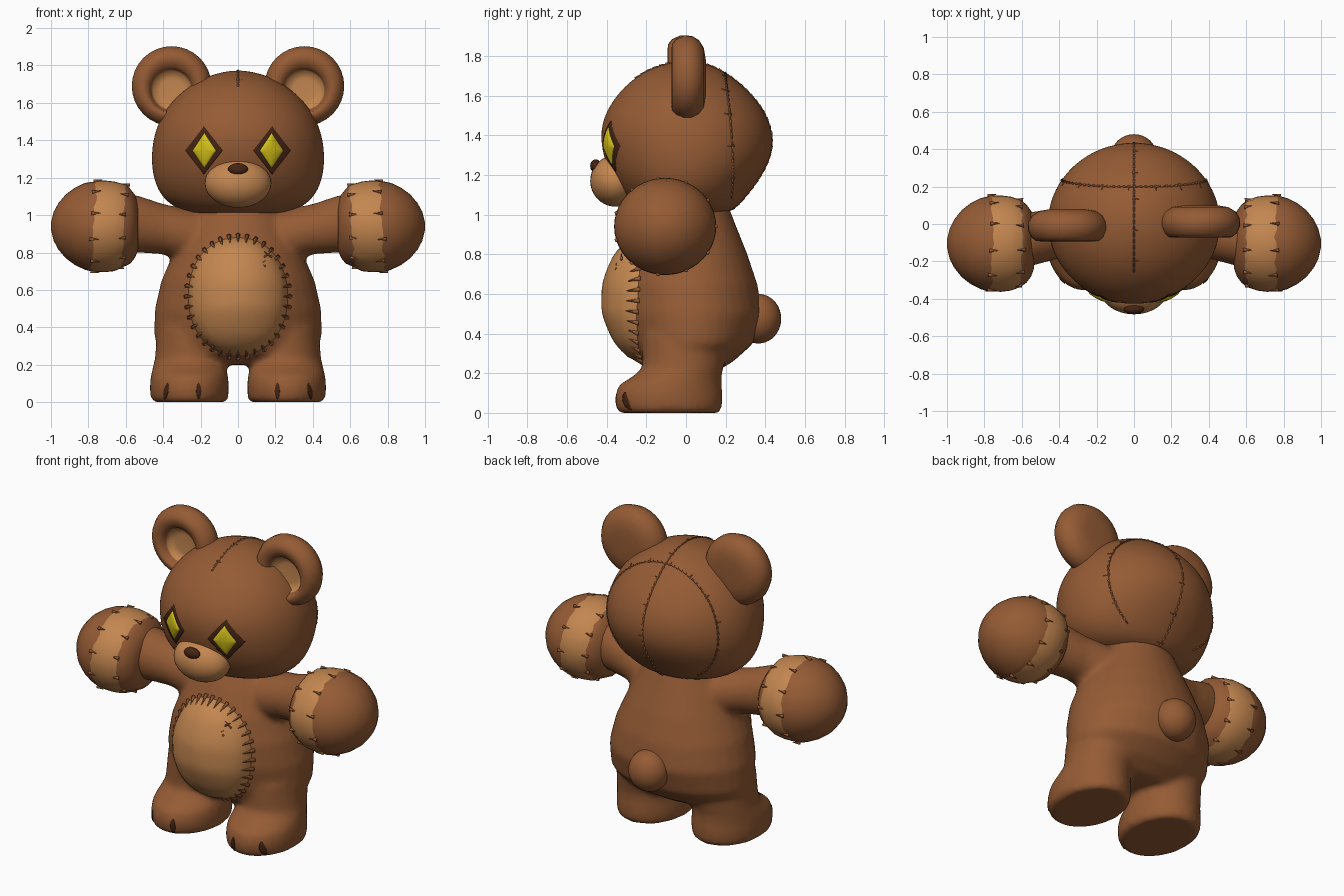
import bpy, bmesh, math, random
from mathutils import Vector, Matrix
from mathutils.bvhtree import BVHTree

random.seed(4)
if "Cube" in bpy.data.objects:
    bpy.data.objects.remove(bpy.data.objects["Cube"])


def material(name, rgb):
    m = bpy.data.materials.new(name)
    m.use_nodes = True
    m.diffuse_color = (*rgb, 1)
    m.node_tree.nodes["Principled BSDF"].inputs["Base Color"].default_value = (*rgb, 1)
    return m


BROWN = material("brown plush", (0.30, 0.105, 0.035))
TAN = material("tan plush", (0.55, 0.24, 0.08))
DARK = material("dark brown", (0.06, 0.018, 0.007))
YELLOW = material("yellow", (0.68, 0.55, 0.01))


def finish(bm, name, *mats):
    bmesh.ops.recalc_face_normals(bm, faces=bm.faces)
    me = bpy.data.meshes.new(name)
    bm.to_mesh(me)
    bm.free()
    for m in mats:
        me.materials.append(m)
    me.shade_smooth()
    ob = bpy.data.objects.new(name, me)
    bpy.context.scene.collection.objects.link(ob)
    return ob


def loft(bm, rings, axis="z", n=32):
    """Skin closed rings (position, centre u, centre v, radius u, radius v) along an axis."""
    place = {"z": lambda t, u, v: (u, v, t),
             "x": lambda t, u, v: (t, u, v),
             "y": lambda t, u, v: (u, t, v)}[axis]
    loops = []
    for t, cu, cv, ru, rv in rings:
        loops.append([bm.verts.new(place(t, cu + ru * math.cos(a), cv + rv * math.sin(a)))
                      for a in (math.tau * i / n for i in range(n))])
    bands = []
    for a, b in zip(loops, loops[1:]):
        bands.append([bm.faces.new((a[i], a[(i + 1) % n], b[(i + 1) % n], b[i]))
                      for i in range(n)])
    bm.faces.new(loops[0])
    bm.faces.new(loops[-1])
    return loops, bands


def span(z, rx, y0, y1, cx=0):
    """Horizontal ring given by its half width and its front and back."""
    return (z, cx, (y0 + y1) / 2, rx, (y1 - y0) / 2)


def ball(name, centre, radii, mat):
    bm = bmesh.new()
    bmesh.ops.create_uvsphere(bm, u_segments=32, v_segments=20, radius=1,
                              matrix=Matrix.LocRotScale(Vector(centre), None, Vector(radii)))
    return finish(bm, name, mat)


def surface(ob):
    bpy.context.view_layer.update()
    return BVHTree.FromObject(ob, bpy.context.evaluated_depsgraph_get())


def front_point(tree, x, z, miss=-0.22):
    hit = tree.ray_cast(Vector((x, -2, z)), Vector((0, 1, 0)))[0]
    return hit if hit and hit.y < 0 else Vector((x, miss, z))


def patch(name, tree, x, z, w, h, power, lift, bulge, mat, n=48, rings=10, lean=0):
    """Superellipse plate laid on the front of a surface."""
    bm = bmesh.new()
    loops = []
    for k in range(1, rings + 2):
        s = min(k / rings, 1)
        depth = lift + bulge * math.sqrt(1 - s * s) if k <= rings else -0.015
        loop = []
        for i in range(n):
            c, d = math.cos(math.tau * i / n), math.sin(math.tau * i / n)
            r = s * (abs(c) ** power + abs(d) ** power) ** (-1 / power)
            p = front_point(tree, x + w * r * c + lean * r * d, z + h * r * d)
            loop.append(bm.verts.new(p - Vector((0, depth, 0))))
        loops.append(loop)
    bm.faces.new(loops[0])
    for a, b in zip(loops, loops[1:]):
        for i in range(n):
            bm.faces.new((a[i], a[(i + 1) % n], b[(i + 1) % n], b[i]))
    return finish(bm, name, mat)


def spike(bm, base, tip, r):
    d = tip - base
    rot = d.to_track_quat("Z", "Y").to_matrix().to_4x4()
    bmesh.ops.create_cone(bm, segments=5, radius1=r, radius2=0.001, depth=d.length,
                          cap_ends=True, matrix=Matrix.Translation((base + tip) / 2) @ rot)


# Body: torso, legs, feet and arms fused into one soft skin
bm = bmesh.new()
loft(bm, [span(0.2, 0.28, -0.14, 0.14), span(0.26, 0.40, -0.23, 0.24),
          span(0.35, 0.45, -0.28, 0.34), span(0.5, 0.445, -0.32, 0.385),
          span(0.65, 0.41, -0.32, 0.36), span(0.8, 0.345, -0.29, 0.31),
          span(0.95, 0.27, -0.22, 0.25), span(1.08, 0.2, -0.15, 0.2)])
for s in (-1, 1):
    loft(bm, [span(z, rx, y0, y1, s * cx) for z, rx, y0, y1, cx in (
        (0, 0.19, -0.335, 0.165, 0.26), (0.015, 0.207, -0.35, 0.18, 0.26),
        (0.08, 0.212, -0.36, 0.185, 0.26), (0.14, 0.207, -0.34, 0.18, 0.26),
        (0.19, 0.195, -0.26, 0.18, 0.26), (0.23, 0.19, -0.22, 0.19, 0.255),
        (0.4, 0.18, -0.22, 0.22, 0.25))])
    loft(bm, [(s * x, -y, z, ry, rz) for x, y, z, ry, rz in (
        (0.08, 0, 0.88, 0.13, 0.13), (0.25, 0.02, 0.89, 0.15, 0.14),
        (0.4, 0.05, 0.925, 0.135, 0.135), (0.55, 0.08, 0.955, 0.145, 0.155),
        (0.64, 0.1, 0.95, 0.15, 0.16))], "x")
body = finish(bm, "body", BROWN)
mod = body.modifiers.new("fuse", "REMESH")
mod.mode = "VOXEL"
mod.voxel_size = 0.018
mod.use_smooth_shade = True
mod = body.modifiers.new("soften", "SMOOTH")
mod.factor = 0.5
mod.iterations = 8
body_tree = surface(body)

# Head
bm = bmesh.new()
loft(bm, [span(*r) for r in (
    (0.995, 0.1, -0.08, 0.1), (1.005, 0.24, -0.17, 0.2), (1.04, 0.345, -0.26, 0.26),
    (1.11, 0.42, -0.33, 0.32), (1.2, 0.455, -0.385, 0.385), (1.3, 0.466, -0.42, 0.435),
    (1.4, 0.457, -0.435, 0.44), (1.5, 0.427, -0.415, 0.41), (1.6, 0.365, -0.355, 0.34),
    (1.69, 0.265, -0.265, 0.24), (1.75, 0.15, -0.15, 0.14), (1.773, 0.04, -0.04, 0.04))])
head = finish(bm, "head", BROWN)
head.modifiers.new("round", "SUBSURF").levels = 2
head.modifiers["round"].render_levels = 2
head_tree = surface(head)

# Head seams with short cross stitches
core = Vector((0, 0, 1.38))


def seam(name, directions, every=5):
    bm = bmesh.new()
    pts = [head_tree.ray_cast(core, d.normalized())[0] for d in directions]
    for i, (a, b) in enumerate(zip(pts, pts[1:])):
        spike(bm, a, b + (b - a) * 0.4, 0.007)
        if i % every == 2:
            side = (b - a).cross(a - core).normalized() * random.uniform(0.02, 0.035)
            spike(bm, a - side * 0.3, a + side, 0.007)
    finish(bm, name, BROWN)


turn = [math.radians(a) for a in range(50, 250, 5)]
seam("centre_seam", [Vector((0, -math.cos(a), math.sin(a))) for a in turn])
seam("cross_seam", [Vector((math.sin(a), 0.6, math.cos(a)))
                    for a in (math.radians(d) for d in range(-140, 141, 5))])

# Ears: rounded discs with a sunken tan centre
for s, side in ((-1, "right"), (1, "left")):
    bm = bmesh.new()
    profile = ((0.02, 0.09), (0.09, 0.09), (0.15, 0.08), (0.19, 0.055), (0.211, 0.02),
               (0.213, -0.02), (0.195, -0.06), (0.17, -0.08), (0.145, -0.083),
               (0.122, -0.07), (0.108, -0.04), (0.1, -0.015), (0.06, -0.01), (0.01, -0.01))
    loops, bands = loft(bm, [(y + 0.01 * s, 0.355 * s, 1.69, r, r) for r, y in profile], "y")
    for v in sum(loops[-5:], []):
        v.co.z -= 0.02
    for f in [f for band in bands[-3:] for f in band]:
        f.material_index = 1
    bm.faces.ensure_lookup_table()
    bm.faces[-1].material_index = 1
    finish(bm, side + "_ear", BROWN, TAN)

    # Paws with a ragged tan band and stitches
    bm = bmesh.new()
    shape = ((0.535, 0.13), (0.55, 0.17), (0.575, 0.203), (0.61, 0.226), (0.66, 0.244),
             (0.71, 0.25), (0.77, 0.248), (0.82, 0.236), (0.87, 0.212), (0.92, 0.175),
             (0.96, 0.127), (0.985, 0.08), (1.0, 0.02))
    loops, bands = loft(bm, [(s * x, -0.105, 0.94, r * 1.03, r * 0.98) for x, r in shape], "x", 44)
    for band in bands[3:6]:
        for f in band:
            f.material_index = 1
    stitches = bmesh.new()
    for loop, inward in ((loops[3], 1), (loops[6], -1)):
        for i, v in enumerate(loop):
            v.co.x += s * (random.uniform(-0.008, 0.008) - 0.06 * (v.co.z - 0.94))
            if i % 4 == 0:
                out = Vector((0, v.co.y + 0.105, v.co.z - 0.94)).normalized()
                step = Vector((s * inward, 0, 0))
                spike(stitches, v.co - step * 0.012, v.co + step * 0.035 + out * 0.008, 0.011)
    finish(bm, side + "_paw", BROWN, TAN)
    finish(stitches, side + "_paw_stitches", BROWN)

    # Eyes
    patch(side + "_eye_socket", head_tree, 0.183 * s, 1.345, 0.1, 0.128, 1, 0.004, 0, DARK)
    patch(side + "_eye", head_tree, 0.18 * s, 1.345, 0.064, 0.095, 1, 0.007, 0.012, YELLOW)

    # Claw slits
    for label, x, lean in (("inner", 0.21, 0), ("outer", 0.385, -0.008)):
        patch(f"{side}_{label}_claw", body_tree, x * s, 0.058, 0.014, 0.045, 1.5,
              0.006, 0, DARK, n=16, rings=4, lean=lean * s)

# Muzzle, nose and tail
ball("muzzle", (0, -0.355, 1.17), (0.178, 0.128, 0.13), TAN)
ball("nose", (0, -0.455, 1.245), (0.053, 0.028, 0.033), DARK)
ball("tail", (0, 0.365, 0.475), (0.122, 0.115, 0.125), BROWN)

# Belly patch with stitches round its edge and a small mended tear
patch("belly_patch", body_tree, 0, 0.565, 0.265, 0.315, 2.15, 0.008, 0.1, TAN)
bm = bmesh.new()
for i in range(36):
    a = math.tau * i / 36
    c, d = math.cos(a), math.sin(a)
    outer = front_point(body_tree, 0.28 * c, 0.565 + 0.33 * d)
    inner = front_point(body_tree, 0.24 * c, 0.565 + 0.285 * d) - Vector((0, 0.045, 0))
    spike(bm, outer, inner, 0.013)
for x, z in ((0.09, 0.69), (0.125, 0.74), (0.16, 0.79)):
    p = front_point(body_tree, x, z) - Vector((0, 0.07, 0))
    for sx in (-1, 1):
        spike(bm, p - Vector((0.022 * sx, 0, 0.016)), p + Vector((0.022 * sx, 0, 0.016)), 0.007)
finish(bm, "belly_stitches", BROWN)
